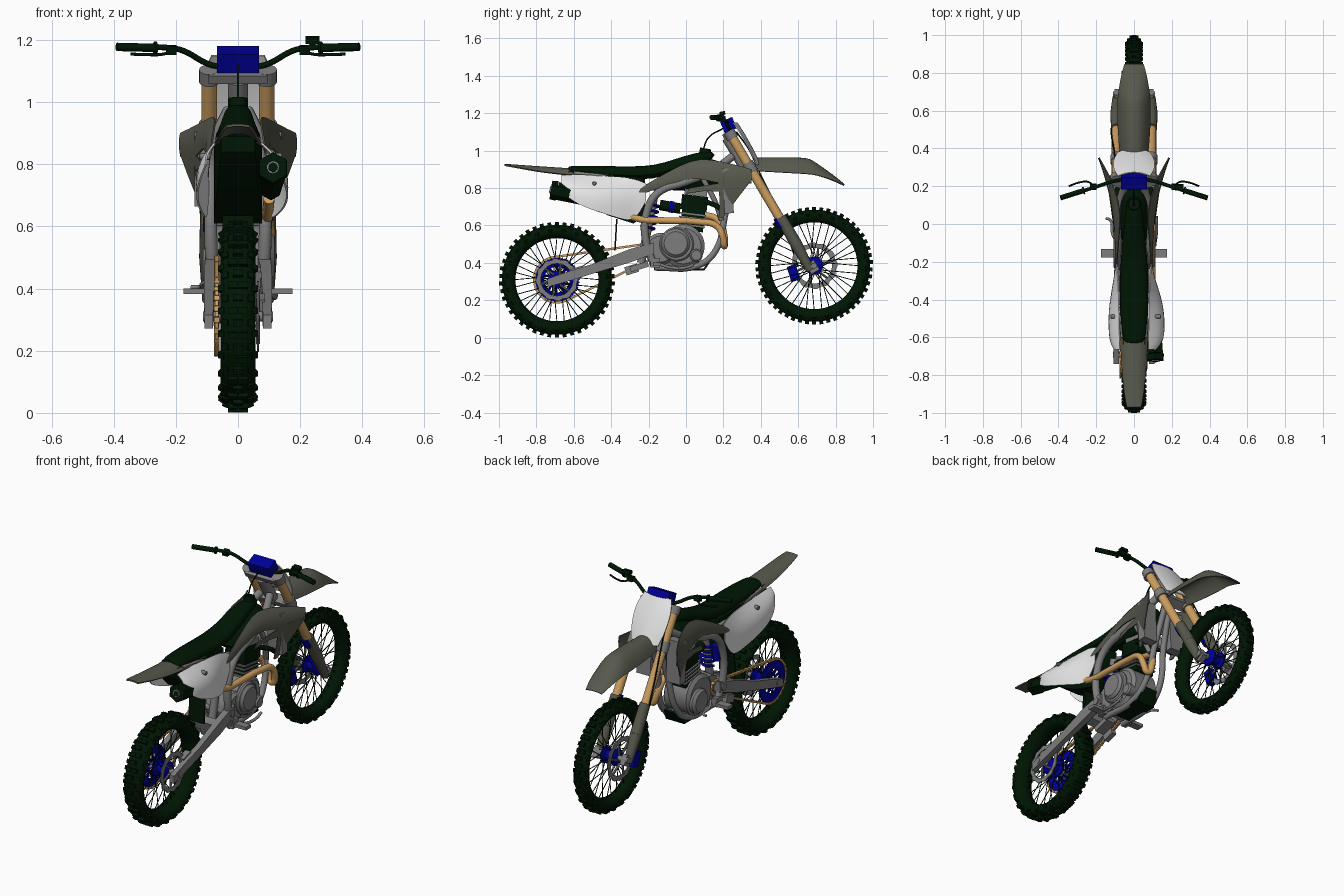
import bpy, bmesh, math
from mathutils import Vector, Matrix

if "Cube" in bpy.data.objects:
    bpy.data.objects.remove(bpy.data.objects["Cube"])

def material(name, rgb):
    m = bpy.data.materials.new(name)
    m.diffuse_color = (*rgb, 1)
    m.use_nodes = True
    m.node_tree.nodes["Principled BSDF"].inputs["Base Color"].default_value = m.diffuse_color
    return m

DARK = material("dark_green_black", (.0, .008, .001))
OLIVE = material("olive_grey", (.095, .098, .072))
WHITE = material("white", (.8, .8, .8))
GREY = material("metal_grey", (.21, .205, .205))
BLUE = material("blue", (.0, .0, .31))
TAN = material("tan_gold", (.62, .35, .12))

# ---------- helpers ----------
def finish(name, data, mat, mirror=False, sub=0, thick=0, angle=35):
    """Turn a bmesh or curve into a finished, smooth-by-angle mesh object."""
    if isinstance(data, bmesh.types.BMesh):
        bmesh.ops.remove_doubles(data, verts=data.verts, dist=1e-5)
        bmesh.ops.recalc_face_normals(data, faces=data.faces)
        me = bpy.data.meshes.new(name)
        data.to_mesh(me)
        data.free()
    else:
        me = data
    tmp = bpy.data.objects.new(name + "_tmp", me)
    bpy.context.collection.objects.link(tmp)
    if sub:
        m = tmp.modifiers.new("sub", 'SUBSURF')
        m.levels = m.render_levels = sub
        m.boundary_smooth = 'PRESERVE_CORNERS'
    if thick:
        m = tmp.modifiers.new("thick", 'SOLIDIFY')
        m.thickness, m.offset = thick, 0
    if mirror:
        m = tmp.modifiers.new("mirror", 'MIRROR')
        m.use_mirror_merge = False
    dg = bpy.context.evaluated_depsgraph_get()
    dg.update()
    out = bpy.data.meshes.new_from_object(tmp.evaluated_get(dg))
    bpy.data.objects.remove(tmp)
    out.name = name
    out.materials.clear()
    out.materials.append(mat)
    out.shade_smooth()
    out.set_sharp_from_angle(angle=math.radians(angle))
    ob = bpy.data.objects.new(name, out)
    bpy.context.collection.objects.link(ob)
    return ob

def skin(name, rows, mat, loop_u=False, loop_v=False, caps=False, **kw):
    """Surface through rows of points."""
    bm = bmesh.new()
    g = [[bm.verts.new(p) for p in r] for r in rows]
    nu, nv = len(g), len(g[0])
    for i in range(nu if loop_u else nu - 1):
        for j in range(nv if loop_v else nv - 1):
            a, b = (i + 1) % nu, (j + 1) % nv
            bm.faces.new((g[i][j], g[a][j], g[a][b], g[i][b]))
    if caps:
        bm.faces.new(g[0])
        bm.faces.new(g[-1])
    return finish(name, bm, mat, **kw)

def lathe(name, c, prof, mat, n=48, closed=False, **kw):
    """Spin an (x, radius) profile about the x axis through c = (y, z)."""
    rows = [[(x, c[0] + r * math.cos(a), c[1] + r * math.sin(a)) for x, r in prof]
            for a in (2 * math.pi * i / n for i in range(n))]
    return skin(name, rows, mat, loop_u=True, loop_v=closed, **kw)

def drum(name, c, x0, x1, r, mat, bev=.008, n=40, **kw):
    s = bev if x1 > x0 else -bev
    return lathe(name, c, [(x0, 0), (x0, r), (x1 - s, r), (x1, r - bev), (x1, 0)], mat, n, **kw)

def rod(bm, a, b, r1, r2=None, n=20):
    a, b = Vector(a), Vector(b)
    m = Matrix.Translation((a + b) / 2) @ (b - a).to_track_quat('Z', 'Y').to_matrix().to_4x4()
    bmesh.ops.create_cone(bm, cap_ends=True, segments=n, radius1=r1,
                          radius2=r1 if r2 is None else r2, depth=(b - a).length, matrix=m)

def box(bm, c, size, rx=0, ry=0):
    bmesh.ops.create_cube(bm, size=1, matrix=Matrix.Translation(c) @ Matrix.Rotation(rx, 4, 'X')
                          @ Matrix.Rotation(ry, 4, 'Y') @ Matrix.Diagonal((*size, 1)))

def rods(name, items, mat, **kw):
    bm = bmesh.new()
    for it in items:
        rod(bm, *it)
    finish(name, bm, mat, **kw)

def boxes(name, items, mat, **kw):
    bm = bmesh.new()
    for it in items:
        box(bm, *it)
    finish(name, bm, mat, **kw)

def tube(name, pts, r, mat, mirror=False):
    cu = bpy.data.curves.new(name, 'CURVE')
    cu.dimensions, cu.bevel_depth, cu.bevel_resolution, cu.resolution_u = '3D', r, 5, 6
    cu.use_fill_caps = True
    s = cu.splines.new('BEZIER')
    s.bezier_points.add(len(pts) - 1)
    for bp, p in zip(s.bezier_points, pts):
        bp.co = p
        bp.handle_left_type = bp.handle_right_type = 'AUTO'
    finish(name, cu, mat, mirror=mirror, angle=65)

# ---------- wheels ----------
def wheel(tag, cy, cz, R, ri, w, n):
    h = R - .014 - ri
    half = [(.4 * w, ri), (.9 * w, ri + .3 * h), (w, ri + .55 * h), (.78 * w, ri + .86 * h), (.4 * w, ri + .98 * h)]
    prof = [(-x, r) for x, r in half] + half[::-1]
    lathe(tag + "_tyre", (cy, cz), prof, DARK, 72, closed=True, angle=50)
    bm = bmesh.new()                                   # tread knobs
    for i in range(n):
        a = 2 * math.pi * i / n
        row = [(-.3, 0, .45), (.3, 0, .45)] if i % 2 else [(0, 0, .5)]
        row += [(-.88, -.6, .34), (.88, .6, .34)] if i % 2 else [(-.68, -.4, .3), (.68, .4, .3)]
        for f, tilt, kw in row:
            r = R - .011 - .045 * abs(f) ** 2.6
            box(bm, (f * w, cy - r * math.sin(a), cz + r * math.cos(a)), (kw * w * 1.2, .021, .022), a, tilt)
    finish(tag + "_tread", bm, DARK)
    items = []                                         # crossed spokes
    for i in range(36):
        a, s = 2 * math.pi * i / 36, (1 if i % 2 else -1)
        b = a + (.45 if i % 4 < 2 else -.45)
        items.append(((s * .032, cy + .04 * math.cos(b), cz + .04 * math.sin(b)),
                      (0, cy + (ri + .004) * math.cos(a), cz + (ri + .004) * math.sin(a)), .0024, .0024, 5))
    rods(tag + "_spokes", items, DARK)
    lathe(tag + "_hub", (cy, cz), [(-.05, 0), (-.05, .03), (-.038, .048), (-.028, .048), (-.02, .028), (.02, .028),
                                   (.028, .048), (.038, .048), (.05, .03), (.05, 0)], BLUE, 32)
    rods(tag + "_axle", [((-.112, cy, cz), (.112, cy, cz), .016)], GREY)

def rotor(name, c, x, r0, r1, mat, teeth, arms=6):
    n = teeth * 4
    rows = []
    for i in range(n):
        a, o = 2 * math.pi * i / n, r1 - (.006 if i % 4 > 1 else 0)
        rows.append([(x + dx, c[0] + r * math.cos(a), c[1] + r * math.sin(a))
                     for dx, r in ((-.003, r0), (.003, r0), (.003, o), (-.003, o))])
    skin(name, rows, mat, loop_u=True, loop_v=True)
    rods(name + "_arms", [((x, c[0] + .03 * math.cos(a), c[1] + .03 * math.sin(a)),
         (x, c[0] + (r0 + .005) * math.cos(a + .3), c[1] + (r0 + .005) * math.sin(a + .3)), .007, .006, 8)
         for a in (2 * math.pi * k / arms for k in range(arms))], mat)

RC, FC = (-.69, .31), (.685, .385)
wheel("rear_wheel", *RC, .31, .222, .056, 46)
wheel("front_wheel", *FC, .315, .232, .04, 50)
rotor("front_brake_disc", FC, -.062, .095, .125, GREY, 12)
rotor("rear_brake_disc", RC, .064, .086, .114, GREY, 12)
rotor("rear_sprocket", RC, -.068, .068, .122, BLUE, 48, 10)
rotor("front_sprocket", (-.17, .47), -.068, .02, .038, GREY, 13)
boxes("front_caliper", [((-.068, .575, .345), (.045, .05, .085), .3)], BLUE)
boxes("rear_caliper", [((.07, -.585, .355), (.035, .07, .04), .3)], GREY)

# ---------- chain ----------
phi, alp = math.atan2(.16, .52), math.asin(.085 / .544)
up, lo = phi + math.pi / 2 - alp, phi - math.pi / 2 + alp
on = lambda c, r, a: Vector((-.068, c[0] + r * math.cos(a), c[1] + r * math.sin(a)))
SC = (-.17, .47)
path = [on(SC, .037, lo + (up - lo) * i / 6) for i in range(7)]
path += [on(RC, .122, up + (2 * math.pi - up + lo) * i / 24) for i in range(25)] + [path[0]]
links, k = [], 0
for a, b in zip(path, path[1:]):
    m = max(1, round((b - a).length / .017))
    for i in range(m):
        k += 1
        links.append((a.lerp(b, (i + .5) / m), (.017 if k % 2 else .011, .0165, .012),
                      math.atan2(b.z - a.z, b.y - a.y)))
boxes("chain", links, TAN)
boxes("chain_guide", [((-.068, -.29, .365), (.03, .07, .045), .3)], GREY)

# ---------- forks and steering ----------
fk = lambda z, x=.093, o=0: (x, .66 - (z - .37) * .589 + o, z)
T = .533
rods("fork_upper_tubes", [(fk(1.1), fk(.6), .025)], TAN, mirror=True)
rods("fork_guards", [(fk(.645, .093, .008), fk(.5, .093, .006), .029, .032), (fk(.5, .093, .006), fk(.36), .032, .022)],
     OLIVE, mirror=True)
boxes("fork_feet", [((.088, .677, .378), (.03, .05, .06), T)], GREY, mirror=True)
rods("fork_seals", [(fk(.645, .088, -.008), fk(.59, .088, -.008), .0265)], BLUE, mirror=True)
rods("fork_clamps", [(fk(1.105), fk(1.065), .032), (fk(.935), fk(.885), .032)], GREY, mirror=True)
boxes("triple_clamps", [(fk(1.085, 0, -.015), (.19, .055, .03), T), (fk(.91, 0, -.015), (.19, .055, .035), T)], GREY)
rods("steering_head", [(fk(1.07, 0, -.025), fk(.89, 0, -.025), .032)], GREY)
tube("handlebar", [(.385, .14, 1.178), (.2, .197, 1.172), (.17, .207, 1.163), (.1, .228, 1.125), (.06, .235, 1.115), (-.06, .235, 1.115),
                   (-.1, .228, 1.125), (-.17, .207, 1.163), (-.2, .197, 1.172), (-.385, .14, 1.178)], .0095, DARK)
rods("grips", [((.27, .176, 1.175), (.39, .138, 1.178), .0135), ((.262, .178, 1.175), (.27, .176, 1.175), .02)],
     DARK, mirror=True)
boxes("bar_pad", [((0, .227, 1.137), (.136, .07, .065), .4)], BLUE)
boxes("bar_mounts", [((.045, .235, 1.105), (.025, .035, .05), T)], GREY, mirror=True)
tube("hand_levers", [(.215, .2, 1.165), (.24, .222, 1.155), (.29, .22, 1.153), (.345, .2, 1.155)], .005, DARK, True)
boxes("lever_perches", [((.215, .198, 1.168), (.035, .03, .028), .2)], DARK, mirror=True)
boxes("master_cylinder", [((.24, .195, 1.2), (.045, .03, .02), .2), ((.24, .195, 1.185), (.02, .02, .03), .2)], DARK)
tube("brake_hose", [(-.09, .27, 1.1), (-.1, .34, 1.0), (-.105, .385, .9), (-.12, .5, .66), (-.09, .6, .38)], .004, DARK)
tube("vent_hose", [(0, .2, 1.12), (0, .12, 1.07), (0, .09, 1.0)], .004, DARK)

# ---------- bodywork ----------
def arch(y, z, w, drop):                      # fender cross-section
    return [(f * w, y, z - drop * abs(f) ** 3) for f in (-1, -.8, -.4, 0, .4, .8, 1)]
skin("front_fender", [arch(.365, .962, .072, .07), arch(.5, .964, .085, .08), arch(.63, .962, .086, .085),
     arch(.665, .954, .084, .08), arch(.7, .93, .08, .06), arch(.78, .874, .068, .03), arch(.845, .82, .05, .006)],
     OLIVE, sub=2, thick=.006)
skin("rear_fender", [arch(-.5, .892, .075, .03), arch(-.62, .903, .07, .035), arch(-.78, .913, .062, .027),
     arch(-.9, .921, .05, .012), arch(-.97, .926, .037, .004)], OLIVE, sub=2, thick=.008)
skin("front_number_plate", [[(f * w, y - .022 * f * f, z) for f in (-1, -.65, 0, .65, 1)] for z, y, w in
     ((1.15, .275, .085), (1.09, .315, .112), (1.0, .365, .108), (.925, .4, .085))], WHITE, sub=2, thick=.006)
skin("seat", [[(-w * .9, y, zb), (-w, y, zt - .025), (-.75 * w, y, zt), (0, y, zt + .004), (.75 * w, y, zt),
     (w, y, zt - .025), (w * .9, y, zb)] for y, zt, zb, w in
     ((-.635, .914, .89, .05), (-.6, .916, .875, .068), (-.45, .916, .855, .078), (-.3, .912, .845, .078),
      (-.17, .916, .845, .074), (-.06, .952, .88, .062), (.05, .987, .93, .048), (.16, 1.0, .95, .036))],
     DARK, loop_v=True, caps=True, sub=1)
skin("fuel_tank", [[(-w, y, zb), (-w, y, zt - .05), (-.5 * w, y, zt), (.5 * w, y, zt), (w, y, zt - .05), (w, y, zb)]
     for y, zt, zb, w in ((-.15, .86, .79, .07), (0, .93, .78, .078), (.12, .97, .78, .08), (.2, .94, .82, .06))],
     DARK, loop_v=True, caps=True, sub=1)
rods("fuel_cap", [((0, .1, .985), (0, .105, 1.012), .03)], DARK)
skin("airbox", [[(-w, y, zb), (-w, y, zt), (w, y, zt), (w, y, zb)] for y, zt, zb, w in
     ((-.22, .85, .66, .06), (-.28, .86, .61, .078), (-.42, .87, .655, .075), (-.55, .885, .73, .065), (-.66, .89, .84, .055))],
     DARK, loop_v=True, caps=True)
for s, tag, e in ((1, "right", .034), (-1, "left", .006)):
    cols = ((-.665, (.075, .868), (.1 + e * .4, .835), (.1 + e * .5, .80)), (-.62, (.075, .87), (.125 + e, .81), (.125 + e, .73)),
            (-.48, (.078, .864), (.134 + e, .78), (.126 + e, .675)), (-.36, (.08, .858), (.12 + e * .6, .76), (.11 + e * .6, .64)),
            (-.275, (.085, .85), (.105, .76), (.1, .615)), (-.215, (.09, .825), (.098, .78), (.096, .73)))
    skin(tag + "_side_panel", [[(s * x, y, z) for x, z in c] for y, *c in cols], WHITE, sub=2, thick=.006)
    drum(tag + "_panel_bolt", (-.49, .825), s * .09, s * (.122 + e * .6), .011, GREY, .003, 16)
skin("radiator_shrouds", [[(x, y, z) for x, z in c] for y, *c in (
     (-.26, (.095, .79), (.1, .775), (.096, .76)), (-.1, (.082, .885), (.1, .85), (.096, .815)),
     (.03, (.07, .95), (.106, .905), (.106, .86)), (.12, (.08, .955), (.122, .9), (.12, .84)),
     (.25, (.125, .928), (.155, .88), (.15, .81)), (.35, (.184, .9), (.19, .868), (.183, .825)))],
     OLIVE, mirror=True, sub=1, thick=.006)
skin("shroud_fins", [[(.133, .17, .84), (.152, .25, .84), (.186, .348, .84)], [(.128, .18, .76), (.142, .23, .76), (.16, .29, .765)],
     [(.116, .18, .7), (.124, .21, .7), (.132, .242, .7)], [(.107, .175, .645), (.109, .187, .643), (.111, .2, .645)]],
     OLIVE, mirror=True, sub=1, thick=.006)
skin("shroud_struts", [[(.108, .02, .80), (.108, .0, .77)], [(.122, .11, .815), (.122, .1, .785)],
     [(.136, .2, .83), (.136, .2, .78)]], OLIVE, mirror=True, thick=.006)
boxes("mud_flap", [((0, -.375, .55), (.1, .008, .17), -.06)], DARK)

# ---------- frame ----------
tube("frame_spars", [(.03, .25, .97), (.07, .13, .885), (.085, -.01, .83), (.088, -.15, .775), (.088, -.21, .67),
                     (.086, -.215, .52), (.075, -.17, .385)], .021, GREY, True)
tube("frame_cradle", [(.015, .285, .9), (.03, .215, .68), (.05, .155, .46), (.055, .06, .385), (.06, -.17, .375)], .017, GREY, True)
tube("frame_braces", [(.075, .09, .85), (.07, .15, .74), (.045, .19, .63)], .014, GREY, True)
tube("subframe", [(.06, -.15, .79), (.065, -.35, .85), (.06, -.6, .88)], .011, GREY, True)
boxes("skid_plate", [((0, .0, .365), (.12, .2, .01), 0), ((0, .12, .4), (.11, .01, .09), -.6)], DARK)
boxes("radiators", [((.095, .225, .785), (.09, .05, .24), .05)], GREY, mirror=True)
boxes("footpegs", [((.135, -.155, .392), (.08, .045, .018)), ((.085, -.165, .4), (.03, .05, .05))], GREY, mirror=True)

# ---------- rear suspension ----------
skin("swingarm", [[(x - w, y, z - h), (x + w, y, z - h), (x + w, y, z + h), (x - w, y, z + h)] for x, y, z, w, h in
     ((.08, -.17, .48, .02, .03), (.09, -.3, .438, .018, .036), (.094, -.5, .368, .016, .026), (.094, -.64, .325, .015, .026),
      (.094, -.74, .293, .014, .022))], GREY, loop_v=True, caps=True, mirror=True)
boxes("swingarm_bridge", [((0, -.315, .435), (.17, .05, .055), .3), ((0, -.25, .38), (.06, .1, .03), .3)], GREY)
rods("swingarm_pivot", [((-.108, -.2, .472), (.108, -.2, .472), .02)], GREY)
rods("shock_body", [((0, -.17, .76), (0, -.24, .4), .022)], GREY)
tube("shock_spring", [(.036 * math.cos(i * math.pi / 2), -.178 - .0016 * i + .036 * math.sin(i * math.pi / 2), .71 - .0075 * i)
                      for i in range(19)], .007, BLUE)
rods("shock_reservoir", [((-.06, -.19, .71), (-.06, -.2, .62), .022)], BLUE)

# ---------- engine ----------
lathe("crankcase", (-.015, .49), [(-.085, 0), (-.085, .095), (-.07, .115), (.07, .115), (.085, .095), (.085, 0)], GREY, 40)
lathe("gearbox", (-.135, .475), [(-.06, 0), (-.06, .075), (.07, .085), (.085, .07), (.085, 0)], GREY, 32)
drum("clutch_cover", (-.055, .505), .08, .118, .076, GREY, .014)
drum("clutch_cover_flange", (-.05, .5), .08, .1, .092, GREY)
drum("water_pump", (.055, .44), .07, .105, .034, GREY)
drum("flywheel_cover", (.015, .47), -.08, -.112, .07, GREY, .014)
boxes("sump", [((0, -.04, .405), (.13, .22, .05))], GREY)
boxes("cylinder", [((0, .035, .63), (.12, .125, .12), -.12), ((0, .045, .72), (.13, .14, .08), -.12)], DARK)
boxes("cylinder_fins", [((0, .03 + .1 * (z - .6), z), (.136, .142, .008), -.12) for z in (.6, .62, .64, .66)], GREY)
boxes("cylinder_head_cover", [((0, .053, .775), (.11, .12, .03), -.12)], GREY)
rods("throttle_body", [((0, -.03, .69), (0, -.14, .71), .028)], DARK)
rods("throttle_ring", [((0, -.065, .697), (0, -.09, .701), .031)], BLUE)
tube("coolant_hoses", [(.06, .1, .73), (.085, .17, .7), (.09, .21, .67)], .013, DARK, True)
tube("brake_pedal", [(.095, -.16, .4), (.115, -.08, .375), (.12, .0, .375), (.12, .04, .39)], .008, GREY)
tube("shift_lever", [(-.09, -.1, .43), (-.115, -.05, .415), (-.125, .02, .405), (-.15, .03, .405)], .007, GREY)

# ---------- exhaust ----------
tube("exhaust_header", [(.01, .08, .66), (.02, .17, .63), (.045, .205, .54), (.075, .205, .49), (.098, .198, .535),
                        (.1, .165, .597), (.097, .06, .62), (.097, -.1, .626), (.095, -.25, .635), (.1, -.4, .69)], .018, TAN)
rods("muffler", [((.112, -.69, .785), (.106, -.42, .715), .048, .032, 6), ((.113, -.722, .79), (.112, -.69, .785), .05, .053, 6)], DARK)
lathe_tip = [((.113, -.727, .791), (.113, -.71, .789), .02)]
rods("muffler_tip", lathe_tip, GREY)
rods("muffler_bore", [((.113, -.729, .791), (.113, -.72, .789), .015)], DARK)
